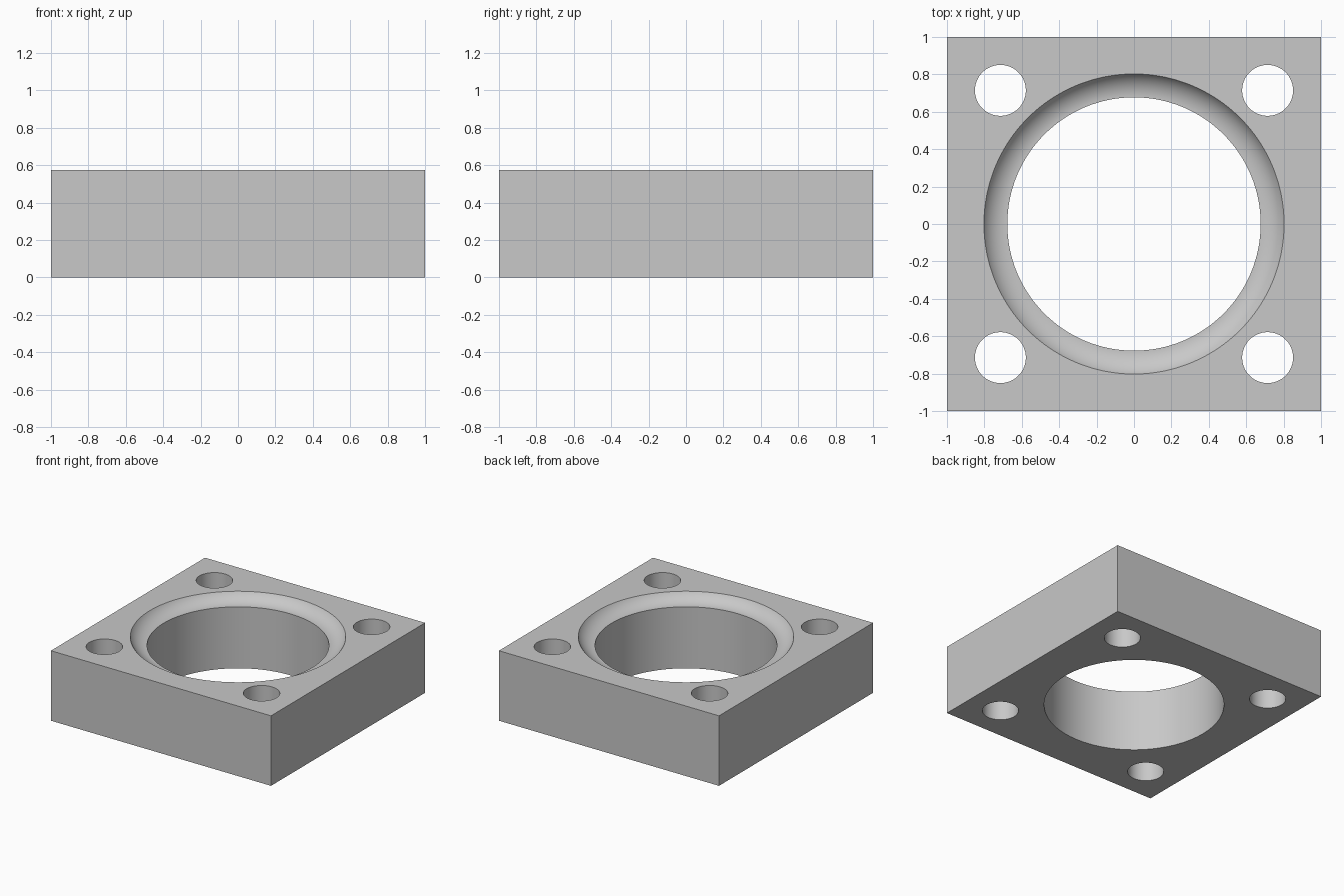
import bpy, bmesh, math

default = bpy.data.objects.get("Cube")
if default:
    bpy.data.objects.remove(default, do_unlink=True)

HEIGHT = 0.575
BORE, RIM, DEPTH = 0.677, 0.802, 0.07
BOLT, BOLT_POS = 0.136, 0.714
SEGMENTS = 128

grey = bpy.data.materials.new("light grey")
grey.use_nodes = True
colour = (0.58, 0.58, 0.58, 1)
grey.diffuse_color = colour
grey.node_tree.nodes["Principled BSDF"].inputs["Base Color"].default_value = colour


def turned(name, profile, x=0, y=0):
    """Solid of revolution about the vertical through (x, y)."""
    bm = bmesh.new()
    verts = [bm.verts.new((r, 0, z)) for r, z in profile]
    edges = [bm.edges.new(pair) for pair in zip(verts, verts[1:])]
    bmesh.ops.spin(bm, geom=verts + edges, cent=(0, 0, 0), axis=(0, 0, 1),
                   angle=math.tau, steps=SEGMENTS)
    bmesh.ops.remove_doubles(bm, verts=bm.verts, dist=1e-5)
    bmesh.ops.recalc_face_normals(bm, faces=bm.faces)
    mesh = bpy.data.meshes.new(name)
    bm.to_mesh(mesh)
    bm.free()
    mesh.materials.append(grey)
    obj = bpy.data.objects.new(name, mesh)
    obj.location = (x, y, 0)
    obj.hide_render = True
    bpy.context.collection.objects.link(obj)
    return obj


# Square block
bpy.ops.mesh.primitive_cube_add(size=2, location=(0, 0, HEIGHT / 2))
block = bpy.context.object
block.name = "housing_block"
block.scale.z = HEIGHT / 2
bpy.ops.object.transform_apply(location=True, scale=True)
block.data.materials.append(grey)

# Bore with a concave race, level at the inside and steep at the rim
width = RIM - BORE
sweep = 2 * math.atan(DEPTH / width)
radius = width / math.sin(sweep)
race = [(BORE + radius * math.sin(sweep * i / 16),
         HEIGHT - DEPTH + radius * (1 - math.cos(sweep * i / 16)))
        for i in range(17)]
top = HEIGHT + 0.1
cutters = [turned("bore_cutter", [(0, -0.1), (BORE, -0.1)] + race
                  + [(RIM, top), (0, top)])]

# Four corner bolt holes
for x in (-BOLT_POS, BOLT_POS):
    for y in (-BOLT_POS, BOLT_POS):
        cutters.append(turned("bolt_cutter", [(0, -0.1), (BOLT, -0.1),
                                              (BOLT, top), (0, top)], x, y))

# Cut the holes and discard the cutters
bpy.context.view_layer.objects.active = block
for cutter in cutters:
    mod = block.modifiers.new("hole", "BOOLEAN")
    mod.operation = "DIFFERENCE"
    mod.solver = "EXACT"
    mod.object = cutter
    bpy.ops.object.modifier_apply(modifier=mod.name)
    bpy.data.objects.remove(cutter, do_unlink=True)

bpy.ops.object.select_all(action="DESELECT")
block.select_set(True)
bpy.ops.object.shade_smooth_by_angle(angle=math.radians(30))
